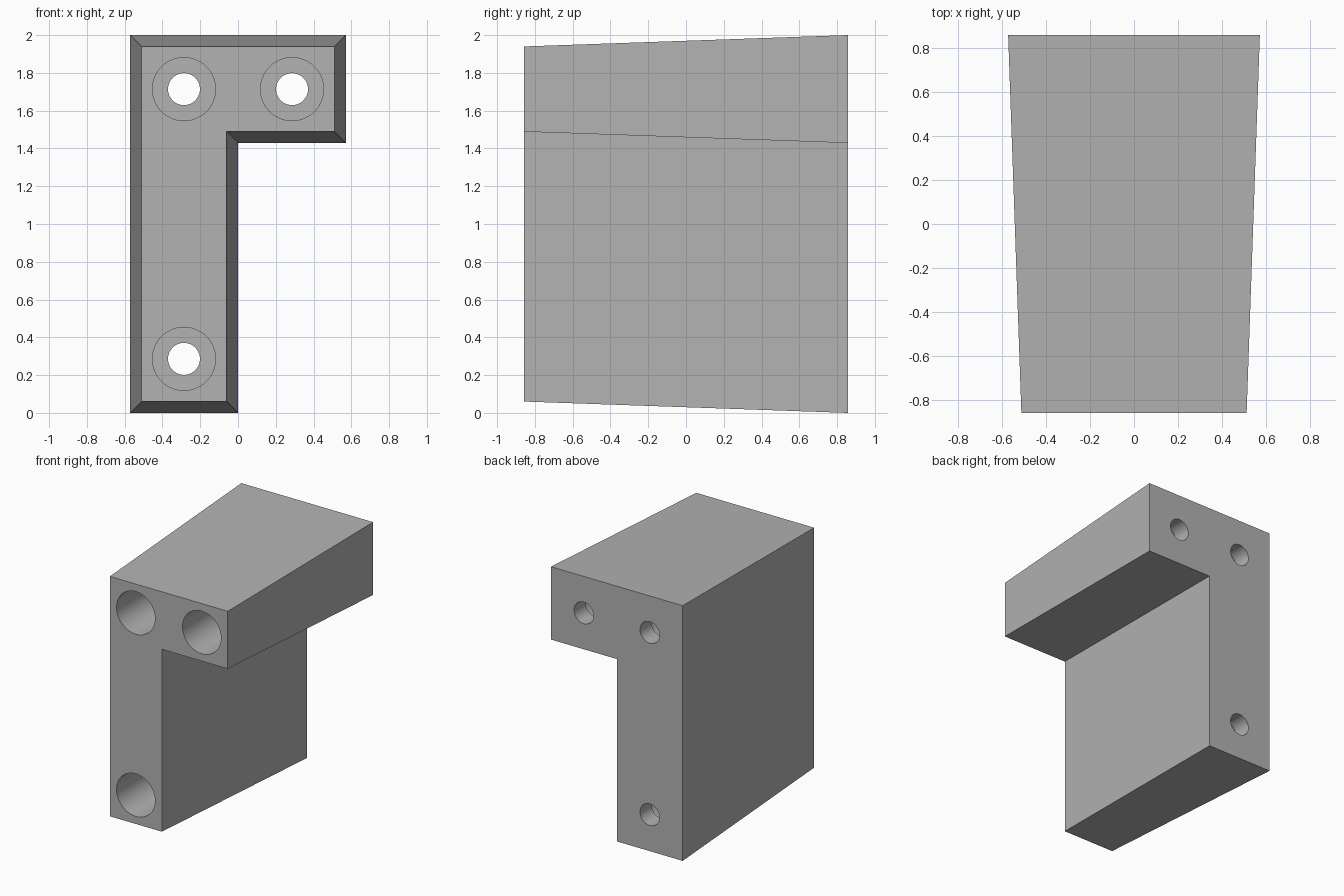
import bpy, bmesh, math

if "Cube" in bpy.data.objects:
    bpy.data.objects.remove(bpy.data.objects["Cube"])

HALF_DEPTH = 0.857      # half of the y length
DRAFT = 0.06            # inset of the front outline
BORE_R, HOLE_R = 0.167, 0.0845
LIP = 0.143             # thickness left behind each counterbore
HOLES = [(-0.286, 1.714), (0.286, 1.714), (-0.286, 0.286)]

grey = bpy.data.materials.new("light grey")
grey.diffuse_color = (0.45, 0.45, 0.45, 1)
grey.use_nodes = True
grey.node_tree.nodes["Principled BSDF"].inputs["Base Color"].default_value = grey.diffuse_color


def outline(d):
    """Bracket outline in x and z, inset by d on every side."""
    r, step, shelf = 0.571 - d, -d, 1.429 + d
    return [(-r, d), (step, d), (step, shelf), (r, shelf), (r, 2 - d), (-r, 2 - d)]


def cutter(name, x, z, radius, y0, y1):
    bpy.ops.mesh.primitive_cylinder_add(vertices=64, radius=radius, depth=y1 - y0,
                                        location=(x, (y0 + y1) / 2, z),
                                        rotation=(math.pi / 2, 0, 0))
    ob = bpy.context.object
    ob.name = name
    return ob


# Tapered bracket body
bm = bmesh.new()
front = [bm.verts.new((x, -HALF_DEPTH, z)) for x, z in outline(DRAFT)]
back = [bm.verts.new((x, HALF_DEPTH, z)) for x, z in outline(0)]
bm.faces.new(front)
bm.faces.new(back[::-1])
for i in range(6):
    j = (i + 1) % 6
    bm.faces.new((front[i], back[i], back[j], front[j]))
bmesh.ops.recalc_face_normals(bm, faces=bm.faces)
mesh = bpy.data.meshes.new("bracket")
bm.to_mesh(mesh)
bm.free()
bracket = bpy.data.objects.new("bracket", mesh)
bpy.context.collection.objects.link(bracket)
mesh.materials.append(grey)

# Screw holes: wide bore from the front, narrow hole through the back
cutters = []
for x, z in HOLES:
    cutters.append(cutter("bore_cutter", x, z, BORE_R, -1.0, HALF_DEPTH - LIP))
    cutters.append(cutter("hole_cutter", x, z, HOLE_R, 0.4, 1.0))

bpy.ops.object.select_all(action='DESELECT')
bpy.context.view_layer.objects.active = bracket
bracket.select_set(True)
for c in cutters:
    c.data.materials.append(grey)
    mod = bracket.modifiers.new("cut", 'BOOLEAN')
    mod.operation, mod.solver, mod.object = 'DIFFERENCE', 'EXACT', c
    bpy.ops.object.modifier_apply(modifier=mod.name)
for c in cutters:
    bpy.data.objects.remove(c)

bpy.ops.object.shade_smooth_by_angle(angle=math.radians(30))
